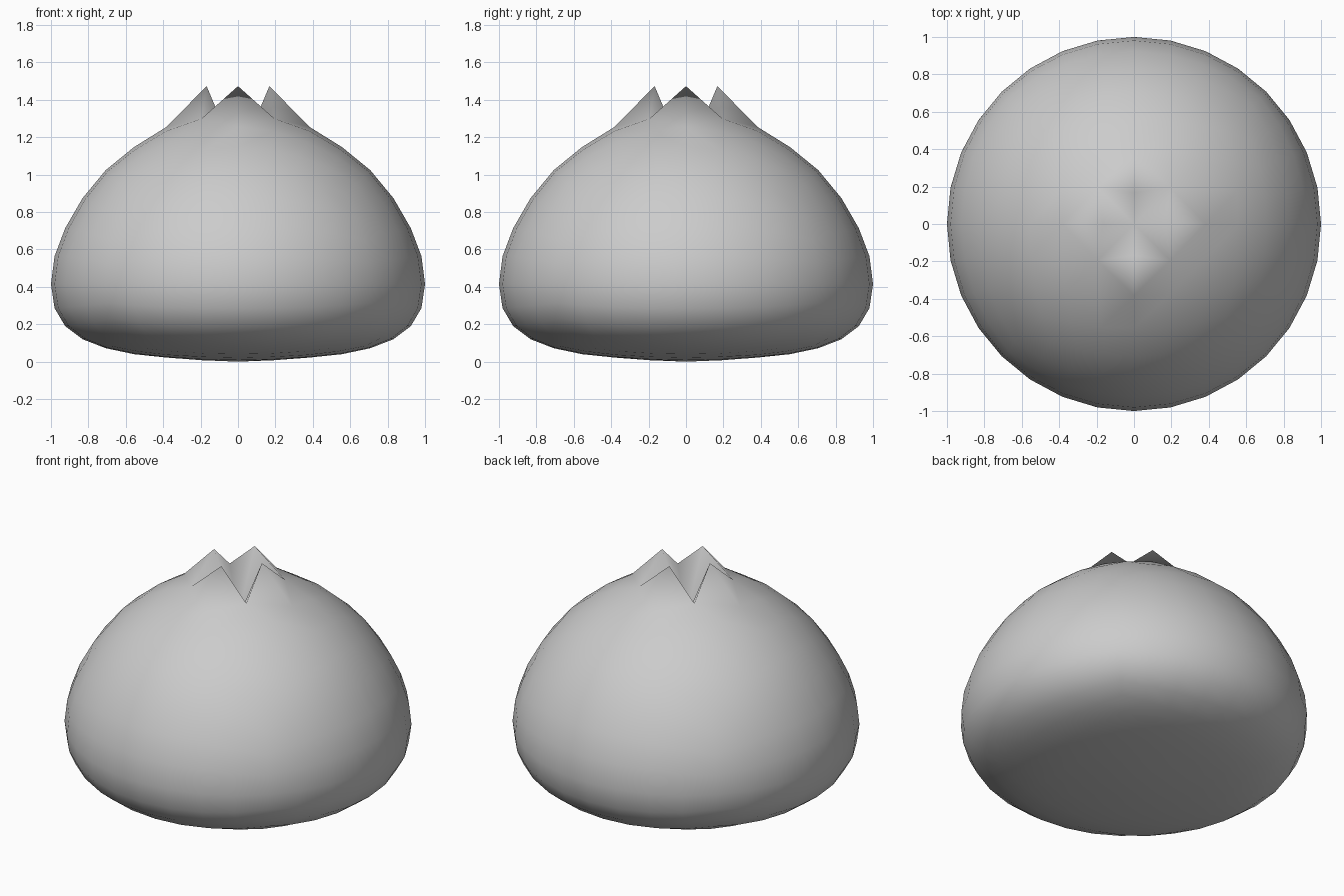
import bpy, bmesh, math
from mathutils import Vector

if "Cube" in bpy.data.objects:
    bpy.data.objects.remove(bpy.data.objects["Cube"])

# Height profile: height on a unit sphere -> squashed height of the bun
S = [-1, -.98, -.924, -.831, -.707, -.556, -.383, -.195, 0,
     .195, .383, .556, .707, .831, .924, .962, 1]
Z = [0, .008, .022, .04, .072, .12, .19, .286, .415,
     .564, .714, .874, 1.024, 1.147, 1.255, 1.30, 1.33]


def height(s):
    for i in range(len(S) - 1):
        if s <= S[i + 1] + 1e-6:
            t = (s - S[i]) / (S[i + 1] - S[i])
            return Z[i] + t * (Z[i + 1] - Z[i])
    return Z[-1]


# Bun body: cube subdivided to a quad sphere (8 x 8 cells a side)
bm = bmesh.new()
bmesh.ops.create_cube(bm, size=2)
for v in bm.verts:
    v.co.normalize()
for _ in range(3):
    bmesh.ops.subdivide_edges(bm, edges=bm.edges[:], cuts=1, use_grid_fill=True)
    for v in bm.verts:
        v.co.normalize()

# Pinched top: centre pushed in, its four neighbours pulled up to points
centre = max(bm.verts, key=lambda v: v.co.z)
peaks = [e.other_vert(centre) for e in centre.link_edges]
for v in bm.verts:
    v.co.z = height(v.co.z)
centre.co.z = 1.08
for p in peaks:
    d = Vector((p.co.x, p.co.y, 0)).normalized()
    p.co = d * 0.168 + Vector((0, 0, 1.473))

# Fold the cells around each point across the corners beside it
for f in {f for p in peaks for f in p.link_faces}:
    vs = f.verts[:]
    i = next(k for k, v in enumerate(vs) if v in peaks)
    bmesh.utils.face_split(f, vs[i - 1], vs[(i + 1) % 4])

bmesh.ops.recalc_face_normals(bm, faces=bm.faces[:])
for f in bm.faces:
    f.smooth = True
mesh = bpy.data.meshes.new("dumpling_body")
bm.to_mesh(mesh)
bm.free()
bpy.context.collection.objects.link(bpy.data.objects.new("dumpling_body", mesh))
